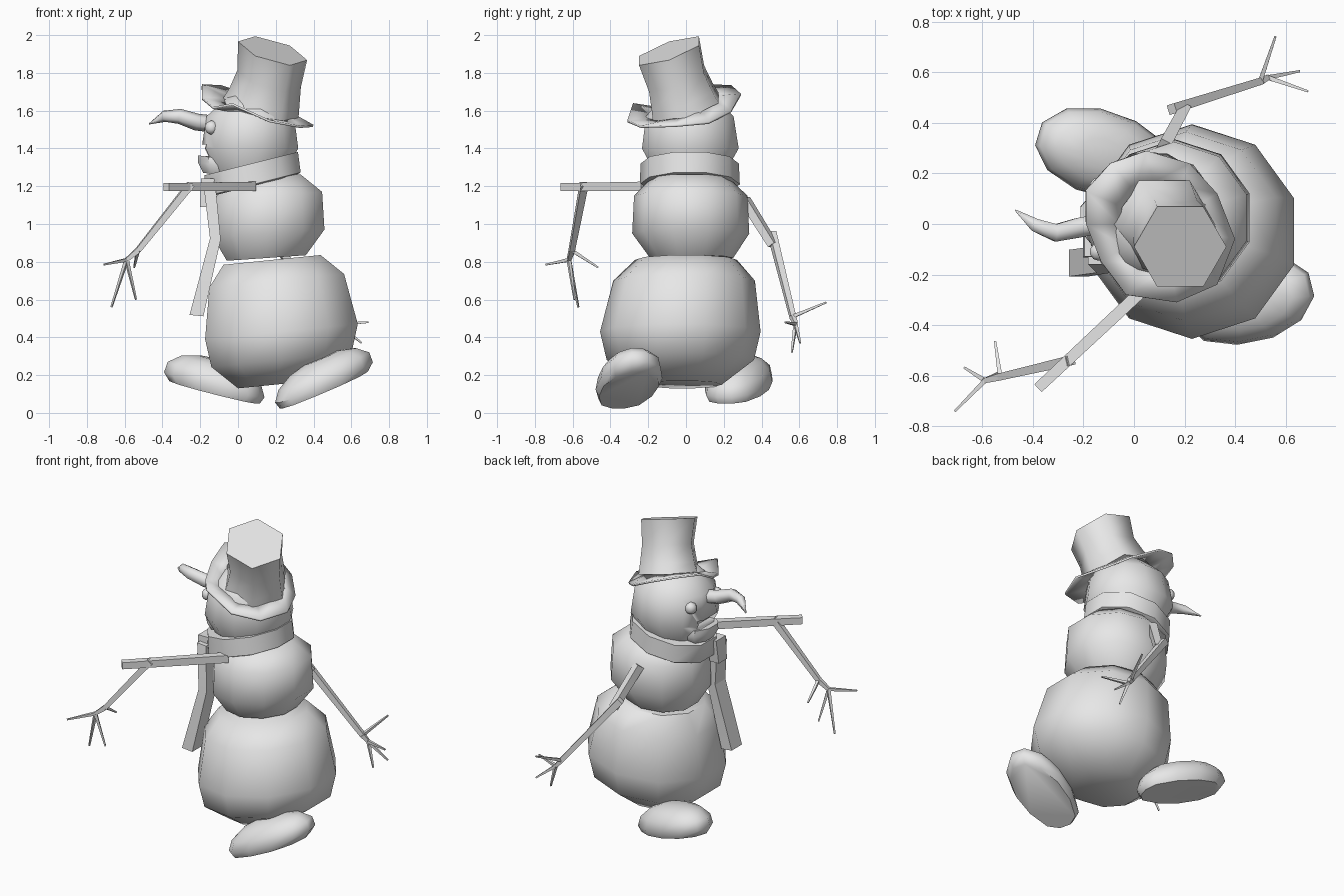
import bpy
from math import cos, sin, pi, radians
from mathutils import Vector, Matrix

if "Cube" in bpy.data.objects:
    bpy.data.objects.remove(bpy.data.objects["Cube"])

clay = bpy.data.materials.new("plain_grey")
clay.use_nodes = True
clay.diffuse_color = (0.8, 0.8, 0.8, 1)
clay.node_tree.nodes["Principled BSDF"].inputs["Base Color"].default_value = (0.8, 0.8, 0.8, 1)


def make(name, verts, faces, angle=50):
    me = bpy.data.meshes.new(name)
    me.from_pydata(verts, [], faces)
    me.materials.append(clay)
    me.polygons.foreach_set("use_smooth", [True] * len(me.polygons))
    me.set_sharp_from_angle(angle=radians(angle))
    ob = bpy.data.objects.new(name, me)
    bpy.context.collection.objects.link(ob)
    return ob


def skin(name, rings, angle=50):
    """Closed surface through rings of equal point count, listed along the axis."""
    n = len(rings[0])
    verts = [p for ring in rings for p in ring]
    faces = [(k * n + i, k * n + (i + 1) % n, (k + 1) * n + (i + 1) % n, (k + 1) * n + i)
             for k in range(len(rings) - 1) for i in range(n)]
    faces.append(tuple(reversed(range(n))))
    faces.append(tuple(range(len(verts) - n, len(verts))))
    return make(name, verts, faces, angle)


def loft(name, rings, n=10, slope=(0, 0), phase=None, angle=50):
    """Stack of sheared ellipses, each (x, y, z, rx[, ry])."""
    phase = pi / n if phase is None else phase
    out = []
    for cx, cy, cz, rx, *ry in rings:
        ring = []
        for i in range(n):
            a = phase + 2 * pi * i / n
            dx, dy = rx * cos(a), (ry[0] if ry else rx) * sin(a)
            ring.append((cx + dx, cy + dy, cz + slope[0] * dx + slope[1] * dy))
        out.append(ring)
    return skin(name, out, angle)


def tube(name, path, radii, n=4, angle=30):
    """Tapering rod along a path."""
    pts = [Vector(p) for p in path]
    out = []
    for k, p in enumerate(pts):
        d = pts[min(k + 1, len(pts) - 1)] - pts[max(k - 1, 0)]
        q = d.to_track_quat('Z', 'Y')
        out.append([p + q @ Vector((radii[k] * cos(pi / n + 2 * pi * i / n),
                                    radii[k] * sin(pi / n + 2 * pi * i / n), 0)) for i in range(n)])
    return skin(name, out, angle)


# Stacked snow body
loft("lower_body", [(0.2, -0.02, 0.15, 0.21), (0.23, -0.03, 0.28, 0.39), (0.23, -0.03, 0.43, 0.425),
                    (0.205, -0.01, 0.7, 0.375), (0.18, 0, 0.81, 0.27)], slope=(0.1, 0))
loft("middle_body", [(0.15, 0.03, 0.82, 0.22), (0.163, 0.025, 0.95, 0.31), (0.16, 0.025, 1.15, 0.3),
                     (0.14, 0.02, 1.25, 0.2)], slope=(0.07, 0))
head = loft("head", [(0.06, 0.02, 1.25, 0.18), (0.063, 0.023, 1.4, 0.265), (0.065, 0.02, 1.57, 0.24),
                     (0.08, 0.01, 1.68, 0.13)], n=12)

# Mouth opening and jutting jaw
cutter = loft("mouth_cutter", [(-0.19, 0.02, 1.36, 0.1, 0.13), (-0.19, 0.02, 1.42, 0.07, 0.15)], n=4)
cutter.hide_render = True
cutter.hide_viewport = True
cut = head.modifiers.new("mouth", 'BOOLEAN')
cut.operation = 'DIFFERENCE'
cut.object = cutter
loft("jaw", [(-0.11, 0.02, 1.26, 0.08, 0.1), (-0.11, 0.02, 1.31, 0.11, 0.13),
             (-0.12, 0.02, 1.35, 0.1, 0.12)], n=8, slope=(-0.15, 0))

# Eyes and bent nose
for side, y in (("right", -0.11), ("left", 0.15)):
    loft(side + "_eye", [(-0.14, y, 1.51 + 0.037 * sin(t), 0.037 * cos(t))
                         for t in (-1.45, -0.8, -0.3, 0.3, 0.8, 1.45)], n=10)
tube("nose", [(-0.14, 0, 1.53), (-0.22, -0.015, 1.54), (-0.31, -0.035, 1.57), (-0.39, -0.005, 1.57),
              (-0.47, 0.055, 1.53)], [0.045, 0.045, 0.04, 0.03, 0.003], n=6, angle=65)

# Scarf: neck band, knot and hanging tail
loft("scarf_band", [(0.07, 0.02, 1.2, 0.25), (0.08, 0.02, 1.21, 0.265), (0.07, 0.02, 1.32, 0.26),
                    (0.07, 0.02, 1.32, 0.22)], slope=(0.25, 0), angle=40)
loft("scarf_knot", [(-0.17, -0.09, 1.09, 0.045, 0.06), (-0.16, -0.08, 1.24, 0.05, 0.07)], n=4, angle=30)
loft("scarf_tail", [(-0.22, -0.155, 0.515, 0.052, 0.075), (-0.12, -0.14, 0.92, 0.04, 0.075),
                    (-0.15, -0.11, 1.2, 0.045, 0.07)], n=4, slope=(-0.1, 0), angle=20)

# Hat crown: six-sided, leaning
loft("hat_crown", [(0.12, 0, 1.61, 0.2), (0.14, -0.02, 1.67, 0.185), (0.165, -0.05, 1.77, 0.168),
                   (0.183, -0.09, 1.917, 0.183)], n=6, slope=(-0.27, 0.33), phase=0, angle=65)

# Hat brim: wavy rim joined to a tilted inner ring
rim = [(-0.19, 0.13, 1.74), (-0.19, 0, 1.67), (-0.13, -0.15, 1.62), (-0.03, -0.28, 1.64),
       (0.17, -0.31, 1.55), (0.33, -0.24, 1.52), (0.4, -0.06, 1.525), (0.33, 0.12, 1.54),
       (0.22, 0.24, 1.6), (0.05, 0.29, 1.69), (-0.09, 0.24, 1.735)]
inner = []
for x, y, z in rim:
    d = Vector((x - 0.11, y)).normalized() * 0.17
    inner.append((0.11 + d.x, d.y, 1.62 - 0.27 * d.x + 0.3 * d.y))
m = len(rim)
brim = make("hat_brim", rim + inner, [(i, (i + 1) % m, m + (i + 1) % m, m + i) for i in range(m)])
brim.modifiers.new("thickness", 'SOLIDIFY').thickness = 0.012


# Twig arms: upper arm, forearm, palm and fingers
def arm(side, shoulder, elbow_end, bend, wrist, palm, tips):
    tube(side + "_upper_arm", [shoulder, elbow_end], [0.034, 0.03])
    tube(side + "_forearm", [bend, wrist], [0.028, 0.02])
    tube(side + "_palm", [wrist, palm], [0.02, 0.014])
    for k, tip in enumerate(tips):
        tube(f"{side}_finger_{k + 1}", [wrist if k == 0 else palm, tip], [0.013, 0.006])


arm("right", (0.08, -0.22, 1.2), (-0.38, -0.65, 1.195), (-0.25, -0.54, 1.21), (-0.53, -0.605, 0.86),
    (-0.59, -0.62, 0.81),
    [(-0.55, -0.465, 0.77), (-0.71, -0.742, 0.785), (-0.67, -0.57, 0.56), (-0.54, -0.59, 0.6)])
arm("left", (0.12, 0.31, 1.13), (0.2, 0.46, 0.89), (0.15, 0.455, 0.95), (0.5, 0.565, 0.51),
    (0.53, 0.58, 0.47),
    [(0.56, 0.742, 0.585), (0.655, 0.605, 0.37), (0.69, 0.525, 0.48), (0.58, 0.56, 0.32)])


# Feet: domed shoes with a squared heel end and raised round tip
def foot(name, centre, yaw, rise, length, width):
    turn = Matrix.Rotation(radians(yaw), 3, 'Z')
    rings = []
    for h, s in ((0, 0.9), (0.04, 1), (0.1, 0.93), (0.15, 0.68), (0.175, 0.35)):
        ring = []
        for i in range(12):
            a = 2 * pi * (i + 0.5) / 12
            u = max(cos(a), -0.86) * s
            v = sin(a) * s * (1 + 0.08 * cos(a))
            ring.append(Vector(centre) + turn @ Vector((u * length, v * width, h + rise * u * length)))
        rings.append(ring)
    skin(name, rings, 50)


foot("right_foot", (0.44, -0.305, 0.115), 14, 0.42, 0.28, 0.17)
foot("left_foot", (-0.11, 0.275, 0.105), 163, 0.25, 0.29, 0.17)
